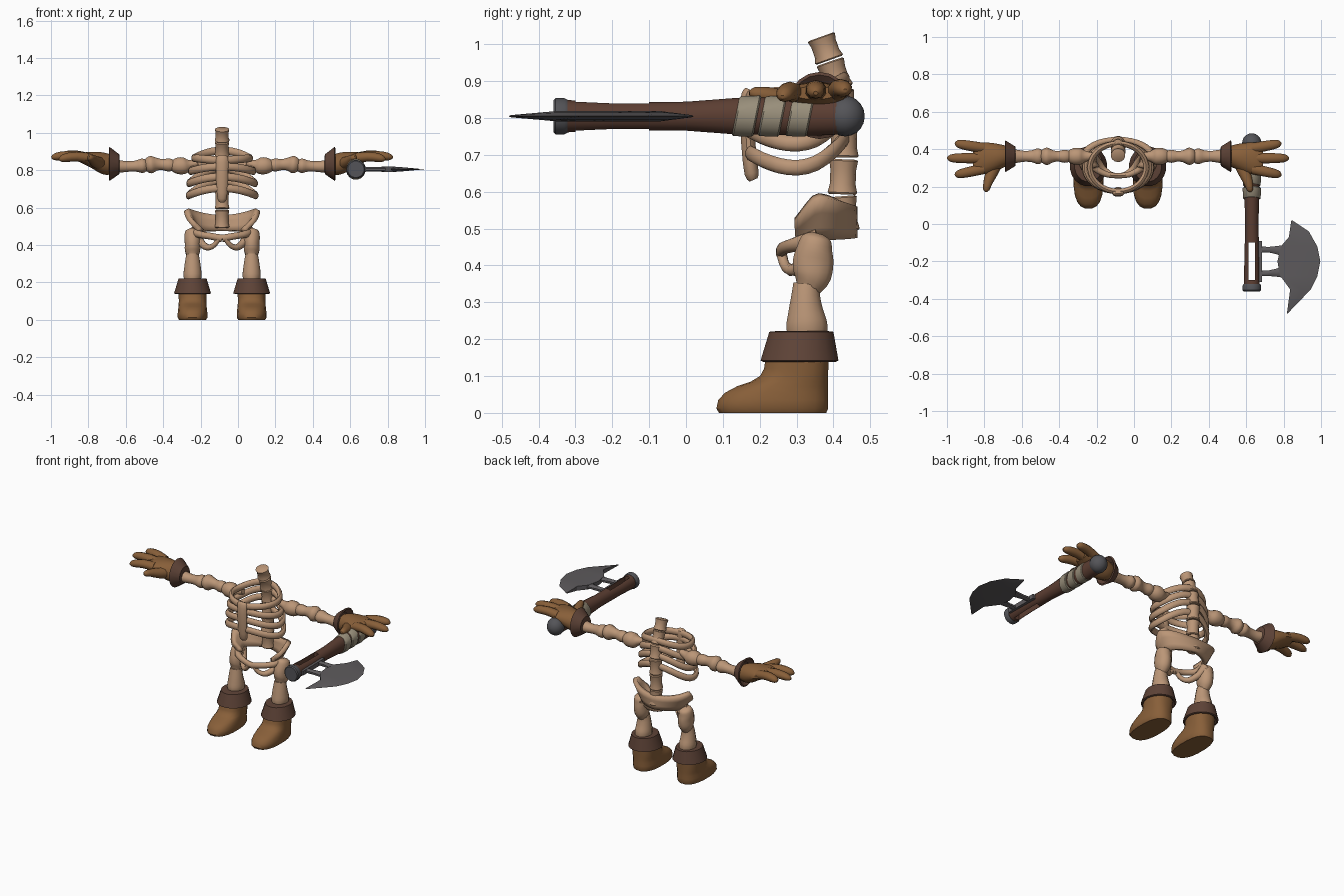
import bpy, bmesh, math
from mathutils import Vector

if "Cube" in bpy.data.objects:
    bpy.data.objects.remove(bpy.data.objects["Cube"])

CX = -0.085                      # body symmetry plane
X, Y, Z = Vector((1, 0, 0)), Vector((0, 1, 0)), Vector((0, 0, 1))


def material(name, rgb):
    m = bpy.data.materials.new(name)
    m.diffuse_color = [(c / 255 / 12.92 if c < 11 else ((c / 255 + .055) / 1.055) ** 2.4) for c in rgb] + [1]
    m.use_nodes = True
    m.node_tree.nodes["Principled BSDF"].inputs["Base Color"].default_value = m.diffuse_color
    return m


BONE = material("bone", (187, 150, 119))
LEATHER = material("tan_leather", (136, 95, 57))
TRIM = material("dark_leather", (94, 67, 55))
WOOD = material("dark_wood", (92, 62, 50))
WRAP = material("cloth_wrap", (152, 142, 122))
METAL = material("dark_metal", (84, 84, 88))
STEEL = material("blade_steel", (94, 91, 93))


def finish(name, verts, faces, mat, side=1, angle=40):
    """Make an object, mirrored when side is -1, shifted to the body plane."""
    bm = bmesh.new()
    vs = [bm.verts.new((v[0] * side + CX, v[1], v[2])) for v in verts]
    for f in faces:
        bm.faces.new([vs[i] for i in f])
    bmesh.ops.recalc_face_normals(bm, faces=bm.faces)
    me = bpy.data.meshes.new(name)
    bm.to_mesh(me)
    bm.free()
    me.materials.append(mat)
    ob = bpy.data.objects.new(name, me)
    bpy.context.collection.objects.link(ob)
    smooth(ob, angle)
    return ob


def smooth(ob, angle=40):
    bpy.ops.object.select_all(action='DESELECT')
    ob.select_set(True)
    bpy.context.view_layer.objects.active = ob
    bpy.ops.object.shade_smooth_by_angle(angle=math.radians(angle))


def refine(rings, sub, closed):
    """Catmull-Rom refinement of (x, y, z, ra, rb) rings."""
    n, out = len(rings), []
    get = lambda i: rings[i % n] if closed else rings[max(0, min(n - 1, i))]
    for i in range(n if closed else n - 1):
        p = [get(i + k) for k in (-1, 0, 1, 2)]
        for s in range(sub):
            t = s / sub
            out.append([.5 * (2 * b + (c - a) * t + (2 * a - 5 * b + 4 * c - d) * t * t
                              + (3 * b - a - 3 * c + d) * t ** 3) for a, b, c, d in zip(*p)])
    return out if closed else out + [list(rings[-1])]


def loft(name, rings, mat, ref=Z, n=12, sub=1, closed=False, axis=None, sides=(1,), angle=40, power=1):
    """Skin elliptical rings along a path; ra lies across ref, rb along it."""
    rings = refine(rings, sub, closed) if sub > 1 else rings
    m = len(rings)
    verts, faces = [], []
    for i, r in enumerate(rings):
        p, q = (rings[i - 1], rings[(i + 1) % m]) if closed else (rings[max(i - 1, 0)], rings[min(i + 1, m - 1)])
        t = axis or (Vector(q[:3]) - Vector(p[:3])).normalized()
        a = t.cross(ref).normalized()
        b = a.cross(t)
        for k in range(n):
            w = 2 * math.pi * (k + .5) / n
            c, s = [math.copysign(abs(f) ** power, f) for f in (math.cos(w), math.sin(w))]
            verts.append(Vector(r[:3]) + a * c * r[3] + b * s * r[4])
    for i in range(m if closed else m - 1):
        j = (i + 1) % m
        for k in range(n):
            l = (k + 1) % n
            faces.append((i * n + k, i * n + l, j * n + l, j * n + k))
    if not closed:
        faces += [tuple(range(n)), tuple(range((m - 1) * n, m * n))]
    obs = [finish(name + ("" if len(sides) == 1 else "_right" if s > 0 else "_left"),
                  verts, faces, mat, s, angle) for s in sides]
    return obs[0]


def box(name, x0, x1, y0, y1, z0, z1, mat):
    v = [(x, y, z) for x in (x0, x1) for y in (y0, y1) for z in (z0, z1)]
    return finish(name, v, [(0, 1, 3, 2), (4, 5, 7, 6), (0, 1, 5, 4), (2, 3, 7, 6), (0, 2, 6, 4), (1, 3, 7, 5)], mat)


BOTH = (1, -1)
LX = .158                        # leg offset

# Boots: stacked outlines (z, toe y, heel y, half width)
boot = [(0, .088, .382, .073), (.012, .081, .387, .08), (.035, .086, .387, .08), (.055, .105, .386, .078),
        (.072, .137, .386, .076), (.085, .175, .386, .075), (.1, .2, .386, .074), (.12, .211, .387, .075),
        (.16, .217, .387, .076)]
loft("boot", [(LX, (a + b) / 2, z, w, (b - a) / 2) for z, a, b, w in boot], LEATHER, Y, 20, axis=Z,
     sides=BOTH, power=.8)
loft("boot_cuff", [(LX, .315, .222, .06, .07), (LX, .313, .22, .076, .088), (LX, .308, .142, .1, .107),
                   (LX, .308, .138, .09, .098), (LX, .308, .152, .075, .085)], TRIM, Y, 20, axis=Z, sides=BOTH)

# Leg bones: shin and thigh
loft("shin_bone", [(LX, .33, .19, .04, .05), (LX, .328, .235, .05, .058), (LX, .325, .28, .046, .048),
                   (LX, .325, .32, .04, .04), (LX, .328, .35, .034, .038)], BONE, Y, sub=3, sides=BOTH)
loft("thigh_bone", [(LX, .332, .335, .028, .034), (LX, .343, .37, .042, .052), (LX, .345, .41, .043, .057),
                    (LX, .349, .445, .045, .05), (LX, .355, .475, .038, .04), (LX, .358, .487, .015, .015)],
     BONE, Y, sub=3, sides=BOTH)

# Pelvis: flared bowl open at the front
cols, verts, faces = 25, [], []
for i in range(cols):
    a = math.radians(-125 + 250 * i / (cols - 1))
    s, c = abs(math.sin(a)), math.cos(a)
    top = .56 + .03 * s * s if c > 0 else .59 - .07 * -c / .57
    for f in (0, .35, .7, 1):
        w = .192 - .062 * f
        verts.append((w * math.sin(a), .352 + (.1 - .02 * f * s) * c, top + (.475 - top) * f))
for i in range(cols - 1):
    for k in range(3):
        p = i * 4 + k
        faces.append((p, p + 1, p + 5, p + 4))
pelvis = finish("pelvis_bowl", verts, faces, BONE)
mod = pelvis.modifiers.new("thickness", 'SOLIDIFY')
mod.thickness, mod.offset = .028, 0
loft("pubic_bone", [(.145, .36, .475, .03, .028), (.125, .3, .458, .02, .02), (.06, .265, .447, .016, .018),
                    (0, .258, .435, .015, .02)], BONE, n=10, sub=3, sides=BOTH)
loft("sit_bone", [(.145, .37, .465, .03, .028), (.115, .34, .415, .022, .022), (.08, .295, .388, .018, .018),
                  (.045, .27, .398, .014, .014), (.02, .26, .43, .014, .014)], BONE, Y, n=10, sub=3, sides=BOTH)

# Spine: tilted, waisted vertebrae
spine = [(.366, 1.022), (.39, .955), (.417, .876), (.43, .79), (.428, .69), (.424, .59), (.432, .49)]
for i, (p, q) in enumerate(zip(spine, spine[1:])):
    ring = []
    for t, r in ((.02, .034), (.06, .039), (.3, .035), (.7, .035), (.92, .04), (.97, .036)):
        ring.append((0, p[0] + (q[0] - p[0]) * t, p[1] + (q[1] - p[1]) * t, r, r))
    loft(f"vertebra_{i + 1}", ring, BONE, Y, 14, angle=35)

# Rib cage: sagging hoops joined by a breastbone
for i, (w, zs, back, front) in enumerate([(.15, .865, .04, -.01), (.168, .795, .065, .025),
                                          (.177, .73, .08, .035), (.18, .665, .08, .04)]):
    hoop = []
    for k in range(16):
        a = 2 * math.pi * k / 16
        c = math.cos(a)
        hoop.append((w * math.sin(a), .302 + .128 * c, zs + (back if c > 0 else front) * c * c, .015, .021))
    loft(f"rib_hoop_{i + 1}", hoop, BONE, Z, 10, 2, closed=True)
loft("breastbone", [(0, .183, .632, .016, .012), (0, .178, .65, .026, .02), (0, .17, .72, .032, .02),
                    (0, .167, .81, .034, .022), (0, .17, .865, .034, .02), (0, .173, .877, .022, .012)],
     BONE, Y, 12, 2)

# Arms: shoulder, upper arm, forearm
AY = .362
loft("shoulder_bone", [(.13, AY, .84, .02, .018), (.17, AY, .83, .028, .026), (.2, AY, .824, .045, .045),
                       (.235, AY, .824, .046, .046), (.262, AY, .824, .034, .034), (.28, AY, .825, .02, .02)],
     BONE, sub=3, sides=BOTH)
loft("upper_arm_bone", [(.255, AY, .825, .028, .028), (.285, AY, .828, .036, .036), (.32, AY, .83, .029, .03),
                        (.35, AY, .832, .034, .036), (.38, AY, .83, .048, .048), (.405, AY, .828, .036, .036),
                        (.415, AY, .827, .015, .015)], BONE, sub=3, sides=BOTH)
loft("forearm_bone", [(.395, AY, .825, .025, .025), (.425, AY, .824, .044, .04), (.46, AY, .822, .033, .031),
                      (.5, AY, .82, .03, .029), (.54, AY, .82, .036, .033), (.58, AY, .825, .04, .035)],
     BONE, sub=3, sides=BOTH)

# Gloves: flared cuff, palm, three fingers and a thumb
loft("glove_cuff", [(.548, AY, .832, .042, .042), (.55, AY, .832, .053, .053), (.602, AY, .834, .086, .091),
                    (.606, AY, .834, .078, .083), (.585, AY, .834, .055, .058)], TRIM, Z, 18, axis=X, sides=BOTH)
loft("glove_palm", [(.575, AY, .83, .05, .045), (.61, AY, .832, .06, .058), (.65, .357, .84, .074, .058),
                    (.7, .352, .855, .085, .043), (.745, .35, .865, .084, .03), (.775, .35, .868, .06, .018)],
     LEATHER, Z, 16, 3, axis=X, sides=BOTH)
for name, y0, xt, yt, zt in (("index", .295, .872, .262, .855), ("middle", .352, .913, .352, .866),
                             ("outer", .405, .872, .432, .872)):
    fx = xt - .72
    loft(name + "_finger", [(.72 + fx * t, y0 + (yt - y0) * t, .866 + (zt - .866) * t + .012 * math.sin(3 * t), r, r * .9)
                            for t, r in ((0, .03), (.4, .029), (.75, .026), (.92, .019), (1, .006))],
         LEATHER, Z, 10, 2, sides=BOTH)
loft("thumb", [(.65, .33, .835, .036, .036), (.675, .275, .845, .034, .032), (.695, .225, .86, .026, .024),
               (.705, .185, .867, .018, .017), (.707, .172, .868, .006, .006)], LEATHER, Z, 10, 2, sides=BOTH)

# Axe: slotted handle, end cap, pommel
AX, AZ = .63 - CX, .805
handle = loft("axe_handle", [(AX, y, AZ, a, b) for y, a, b in
              ((-.33, .043, .045), (-.2, .041, .039), (0, .036, .04), (.13, .04, .05), (.34, .045, .054), (.43, .045, .05))],
              WOOD, Z, 16)
cutter = box("slot_cutter", AX - .017, AX + .017, -.3, -.1, AZ - .1, AZ + .1, WOOD)
cutter.hide_render = True
mod = handle.modifiers.new("slot", 'BOOLEAN')
mod.operation, mod.object = 'DIFFERENCE', cutter
bpy.context.view_layer.objects.active = handle
bpy.ops.object.modifier_apply(modifier="slot")
bpy.data.objects.remove(cutter)
smooth(handle)
loft("axe_end_cap", [(AX, y, AZ, r, r) for y, r in ((-.36, .044), (-.354, .05), (-.33, .05), (-.322, .046))], METAL, Z, 16)
loft("axe_pommel", [(AX, .432 - .053 * math.cos(a), AZ, .053 * math.sin(a), .055 * math.sin(a))
                    for a in [math.pi * (k + .15) / 10.3 for k in range(11)]], METAL, Z, 18, axis=Y)
for i, y in enumerate((.165, .235, .31)):
    loft(f"grip_wrap_{i + 1}", [(AX, y + d, AZ, r, r + .008) for d, r in ((-.03, .044), (-.026, .048), (.024, .05), (.028, .046))],
         WRAP, Z, 16, axis=Vector((0, 1, -.2)).normalized())

# Axe head: blade thinning to its cutting edge, two prongs and a mounting plate
outer = [(.845, .02), (.935, -.04), (.98, -.12), (.996, -.2), (.98, -.28), (.945, -.35), (.82, -.48)]
inner = [(.84, .015), (.828, -.07), (.785, -.12), (.767, -.2), (.78, -.275), (.835, -.35), (.818, -.475)]
verts, faces = [], []
for k, (o, n) in enumerate(zip(outer, inner)):
    h = .003 if k in (0, 6) else .014
    m = [(o[j] * .55 + n[j] * .45) for j in (0, 1)]
    verts += [(p[0] - CX, p[1], AZ + dz) for p, dz in ((n, h), (m, h * .7), (o, 0), (m, -h * .7), (n, -h))]
for k in range(6):
    for j in range(5):
        a, b = k * 5 + j, k * 5 + (j + 1) % 5
        faces.append((a, b, b + 5, a + 5))
faces += [tuple(range(5)), tuple(range(30, 35))]
finish("axe_blade", verts, faces, STEEL, angle=20)
for s in (1, -1):
    loft("axe_prong_" + ("rear" if s > 0 else "front"),
         [(x - CX, -.2 + s * y, AZ, w, .014) for x, y, w in ((.655, .065, .017), (.72, .063, .016), (.765, .06, .024), (.8, .055, .035))],
         STEEL, Z, 8, axis=X)
box("axe_mount_plate", .662 - CX, .684 - CX, -.31, -.09, AZ - .014, AZ + .014, STEEL)
